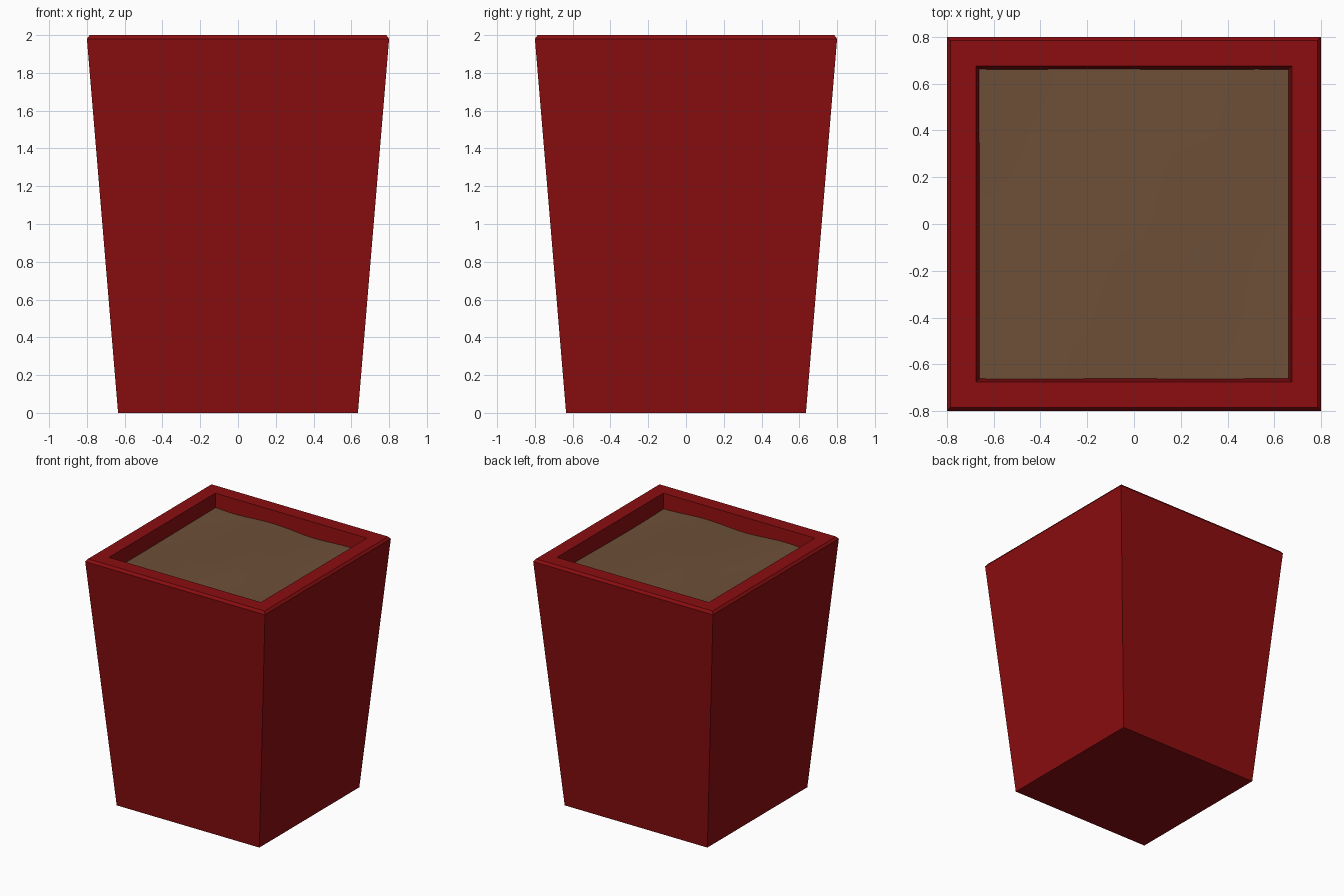
import bpy
import bmesh
import math

if "Cube" in bpy.data.objects:
    bpy.data.objects.remove(bpy.data.objects["Cube"])


def material(name, color):
    m = bpy.data.materials.new(name)
    m.diffuse_color = (*color, 1.0)
    m.use_nodes = True
    m.node_tree.nodes["Principled BSDF"].inputs["Base Color"].default_value = m.diffuse_color
    return m


def make_object(name, bm, mat):
    mesh = bpy.data.meshes.new(name)
    bm.to_mesh(mesh)
    bm.free()
    mesh.materials.append(mat)
    obj = bpy.data.objects.new(name, mesh)
    bpy.context.collection.objects.link(obj)
    return obj


red = material("dark red glaze", (0.26, 0.004, 0.005))
brown = material("brown soil", (0.153, 0.079, 0.039))

# Pot: square rings (half width, height) from the base, over the rim and inside
rings = [(0.635, 0.0), (0.80, 1.98), (0.785, 2.0), (0.675, 2.0), (0.645, 1.75)]
bm = bmesh.new()
loops = [[bm.verts.new((sx * h, sy * h, z))
          for sx, sy in ((-1, -1), (1, -1), (1, 1), (-1, 1))] for h, z in rings]
for a, b in zip(loops, loops[1:]):
    for i in range(4):
        j = (i + 1) % 4
        bm.faces.new((a[i], a[j], b[j], b[i]))
bm.faces.new(loops[0][::-1])
bm.faces.new(loops[-1])
make_object("planter_pot", bm, red)

# Soil: gently uneven sheet just touching the inner walls
bm = bmesh.new()
bmesh.ops.create_grid(bm, x_segments=20, y_segments=20, size=0.662)
for v in bm.verts:
    x, y = v.co.x, v.co.y
    v.co.z = (1.893 + 0.012 * math.sin(4.5 * x + 1.4) * math.cos(2.5 * y)
              + 0.008 * math.sin(9 * x + 3 * y + 1.0)
              - 0.012 * max(0.0, x) * (1 + y))
for f in bm.faces:
    f.smooth = True
make_object("soil", bm, brown)
